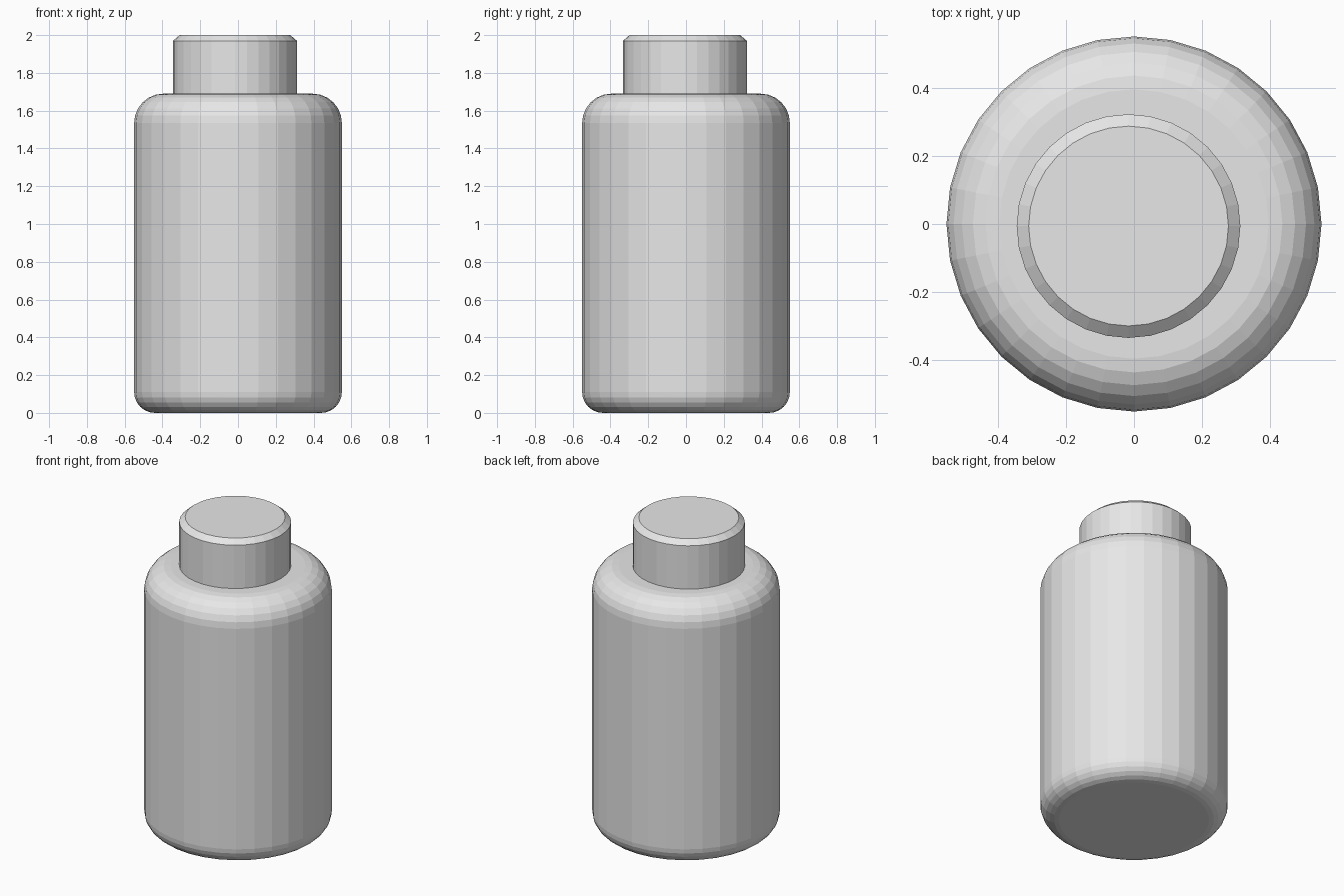
import bpy
import bmesh
from math import cos, sin, pi

SIDES = 32

if "Cube" in bpy.data.objects:
    bpy.data.objects.remove(bpy.data.objects["Cube"], do_unlink=True)


def make_material(name, colour):
    mat = bpy.data.materials.new(name)
    mat.use_nodes = True
    mat.diffuse_color = colour
    mat.node_tree.nodes["Principled BSDF"].inputs["Base Color"].default_value = colour
    return mat


def arc(radius, z, size, start, steps=6):
    """Quarter-round rim points; (radius, z) is the centre of the arc."""
    angles = [start + i / steps * pi / 2 for i in range(steps + 1)]
    return [(radius + size * cos(a), z + size * sin(a)) for a in angles]


def lathe(name, profile, mat, location=(0, 0, 0)):
    """Turn a (radius, height) profile into a closed, flat-faced solid."""
    bm = bmesh.new()
    rings = []
    for r, z in profile:
        rings.append([bm.verts.new((r * cos(2 * pi * i / SIDES),
                                    r * sin(2 * pi * i / SIDES), z))
                      for i in range(SIDES)])
    for low, high in zip(rings, rings[1:]):
        for i in range(SIDES):
            j = (i + 1) % SIDES
            bm.faces.new((low[i], low[j], high[j], high[i]))
    bm.faces.new(rings[0][::-1])
    bm.faces.new(rings[-1])
    mesh = bpy.data.meshes.new(name)
    bm.to_mesh(mesh)
    bm.free()
    mesh.materials.append(mat)
    obj = bpy.data.objects.new(name, mesh)
    obj.location = location
    bpy.context.collection.objects.link(obj)
    return obj


grey = make_material("light grey", (0.8, 0.8, 0.8, 1))

# Bottle body: small round at the base, wider round at the shoulder
lathe("bottle_body", arc(0.44, 0.11, 0.11, -pi / 2) + arc(0.395, 1.535, 0.155, 0), grey)

# Chamfered cap, set slightly off centre
lathe("bottle_cap", [(0.328, 1.67), (0.328, 1.97), (0.293, 2.0)], grey, (-0.016, -0.006, 0))
